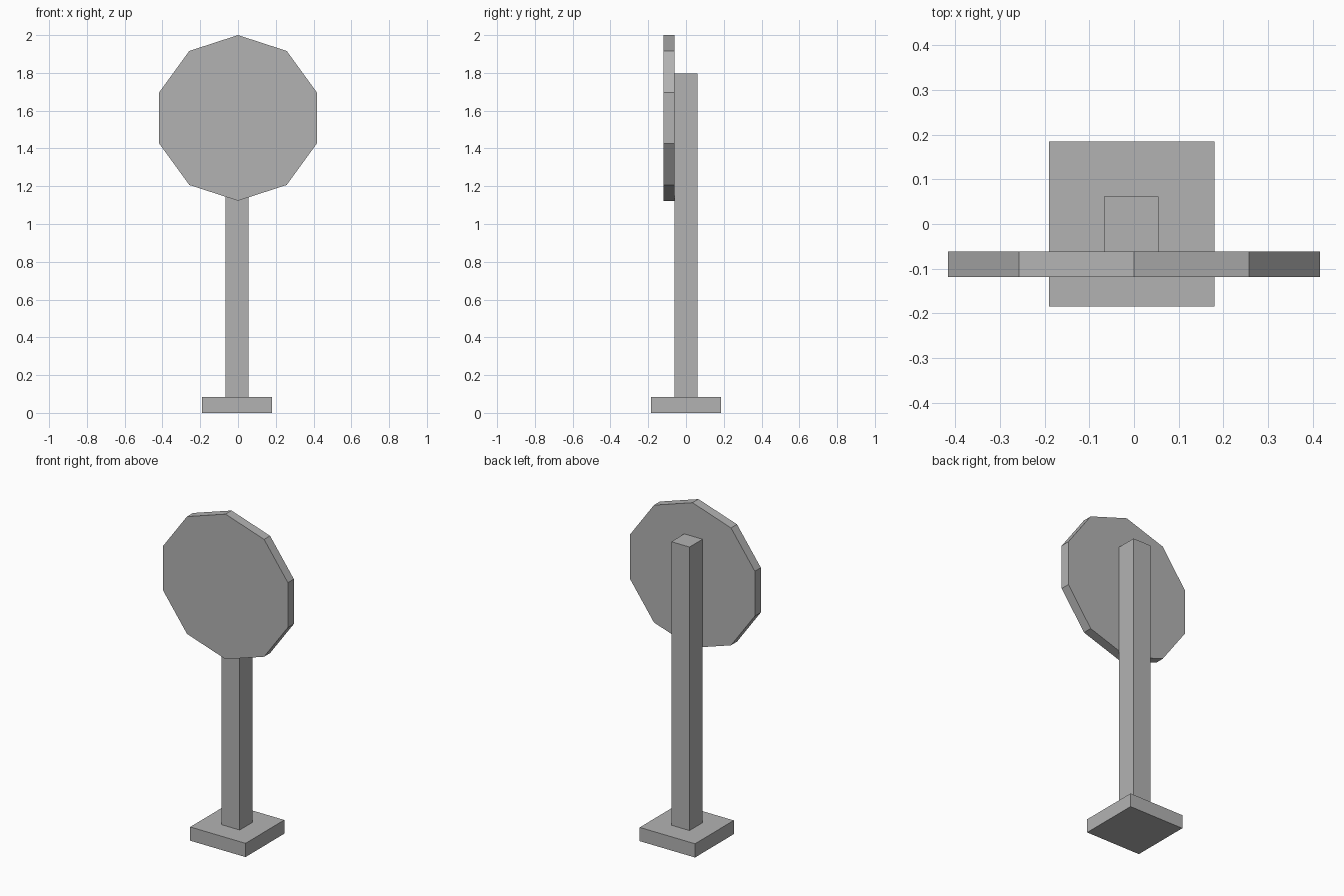
import bpy
import math

default = bpy.data.objects.get("Cube")
if default:
    bpy.data.objects.remove(default, do_unlink=True)

# One plain grey for the whole sign
grey = bpy.data.materials.new("plain grey")
grey.use_nodes = True
colour = (0.45, 0.45, 0.45, 1)
grey.diffuse_color = colour
grey.node_tree.nodes["Principled BSDF"].inputs["Base Color"].default_value = colour


def finish(name):
    obj = bpy.context.object
    obj.name = name
    obj.data.materials.append(grey)
    return obj


def box(name, low, high):
    centre = [(a + b) / 2 for a, b in zip(low, high)]
    bpy.ops.mesh.primitive_cube_add(size=1, location=centre)
    obj = finish(name)
    obj.scale = [b - a for a, b in zip(low, high)]
    return obj


# Square foot and upright post
box("base", (-0.19, -0.185, 0), (0.18, 0.185, 0.083))
box("post", (-0.067, -0.062, 0.083), (0.055, 0.062, 1.797))

# Ten-sided sign plate on the front of the post, one corner pointing up
bpy.ops.mesh.primitive_cylinder_add(
    vertices=10, radius=0.4385, depth=0.057,
    location=(0, -0.0905, 1.5615), rotation=(math.pi / 2, 0, 0))
finish("sign_plate")
